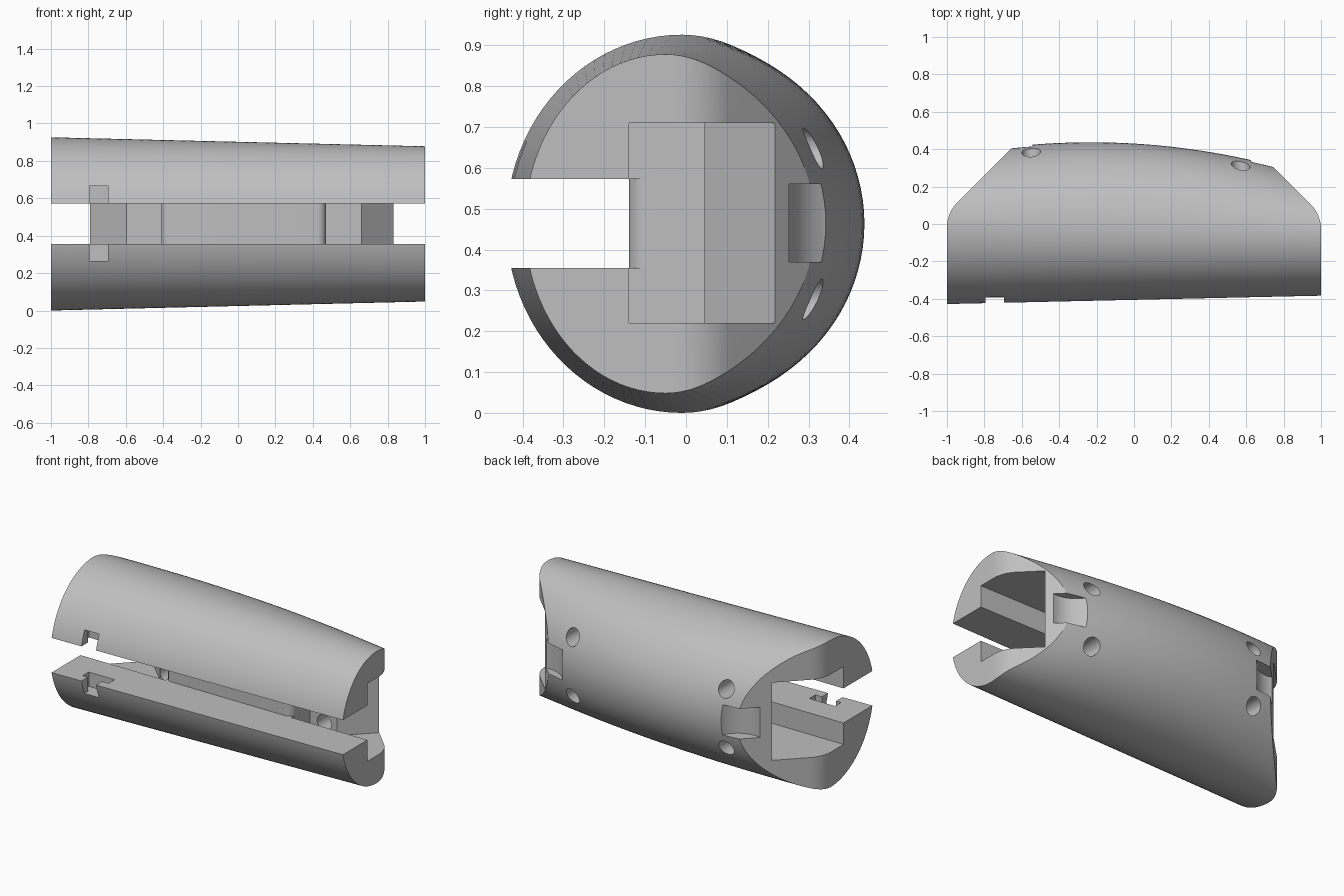
import bpy, bmesh, math

if "Cube" in bpy.data.objects:
    bpy.data.objects.remove(bpy.data.objects["Cube"], do_unlink=True)

grey = bpy.data.materials.new("plain grey")
grey.use_nodes = True
COLOUR = (0.52, 0.52, 0.52, 1)
grey.diffuse_color = COLOUR
grey.node_tree.nodes["Principled BSDF"].inputs["Base Color"].default_value = COLOUR

MID = 0.463  # height of the long axis


def make(name, bm):
    bmesh.ops.recalc_face_normals(bm, faces=bm.faces)
    mesh = bpy.data.meshes.new(name)
    bm.to_mesh(mesh)
    bm.free()
    mesh.materials.append(grey)
    obj = bpy.data.objects.new(name, mesh)
    bpy.context.collection.objects.link(obj)
    return obj


def loft(name, rings):
    bm = bmesh.new()
    loops = [[bm.verts.new(p) for p in ring] for ring in rings]
    for a, b in zip(loops, loops[1:]):
        for i in range(len(a)):
            j = (i + 1) % len(a)
            bm.faces.new((a[i], a[j], b[j], b[i]))
    bm.faces.new(loops[0])
    bm.faces.new(loops[-1])
    return make(name, bm)


def prism(name, plan, z0, z1):
    return loft(name, [[(x, y, z) for x, y in plan] for z in (z0, z1)])


def arc(cx, cy, r, a0, a1, n=10):
    angles = [math.radians(a0 + (a1 - a0) * i / n) for i in range(n + 1)]
    return [(cx + r * math.cos(a), cy + r * math.sin(a)) for a in angles]


def box(name, x0, x1, y0, y1, z0, z1):
    return prism(name, [(x0, y0), (x1, y0), (x1, y1), (x0, y1)], z0, z1)


# Tapered grip body: oval section with a gently bowed back
def section(x, n=96):
    t = (x + 1) / 2
    centre = -0.01 - 0.04 * t
    front = centre + 0.44 - 0.045 * t
    back = 0.437 - (x + 0.23) ** 2 / 7.7 - centre
    half = 0.463 - 0.048 * t
    ring = []
    for i in range(n):
        a = 2 * math.pi * i / n
        c = math.cos(a)
        ring.append((x, centre + c * (back if c > 0 else front), MID + half * math.sin(a)))
    return ring


body = loft("grip_body", [section(-1.1 + 2.2 * i / 32) for i in range(33)])


def cut(tool, operation='DIFFERENCE'):
    mod = body.modifiers.new("cut", 'BOOLEAN')
    mod.operation = operation
    mod.solver = 'EXACT'
    mod.object = tool
    bpy.context.view_layer.objects.active = body
    bpy.ops.object.modifier_apply(modifier=mod.name)
    bpy.data.objects.remove(tool, do_unlink=True)


# Plan outline: square front ends, rounded 45 degree chamfers at the back
R = 0.19


def end_arc(k):
    y = k - 1 + R * (1 - math.cos(math.pi / 4)) - R * math.sin(math.pi / 4)
    return arc(1 - R, y, R, 0, 45)


right_end = end_arc(1.05) + [(0.35, 0.70)]
left_end = [(-x, y) for x, y in end_arc(1.06) + [(0.36, 0.70)]]
cut(prism("plan_tool", [(-1, -1), (1, -1)] + right_end + left_end[::-1], -0.5, 1.5), 'INTERSECT')

# End pockets opening through the chamfers
for side, inner, bend, floor in ((1, 0.47, 0.66, 0.045), (-1, 0.41, 0.595, 0.075)):
    plan = [(inner, -0.14), (1.3, -0.14), (1.3, floor + 1.3 - bend), (bend, floor), (inner, floor)]
    cut(prism("pocket_tool", [(side * x, y) for x, y in plan], 0.22, 0.71))

# Front slot with rounded corners on the middle web
slot = [(-1.2, -1), (1.2, -1), (1.2, -0.02), (0.47, -0.02)]
slot += arc(0.425, -0.095, 0.045, 0, -90) + arc(-0.365, -0.095, 0.045, -90, -180)
slot += [(-0.41, -0.02), (-1.2, -0.02)]
cut(prism("slot_tool", slot, 0.355, 0.573))

# Small T-shaped key notch across the slot
cut(box("notch_tool", -0.795, -0.695, -0.7, -0.31, 0.265, 0.665))
cut(box("notch_wing_tool", -0.83, -0.65, -0.36, -0.30, 0.265, 0.665))

# Scooped recesses on the back corners
for x, y in ((0.775, 0.42), (-0.70, 0.485)):
    cut(prism("scoop_tool", arc(x, y, 0.17, 0, 350, 35), 0.37, 0.56))

# Screw holes from the back into the pockets
for x in (0.57, -0.55):
    for z in (MID - 0.185, MID + 0.185):
        circle = arc(x, z, 0.05, 0, 345, 23)
        cut(loft("hole_tool", [[(px, y, pz) for px, pz in circle] for y in (0.0, 0.8)]))

# Smooth shading with crisp edges
bpy.ops.object.select_all(action='DESELECT')
body.select_set(True)
bpy.context.view_layer.objects.active = body
bpy.ops.object.shade_smooth_by_angle(angle=math.radians(25))
